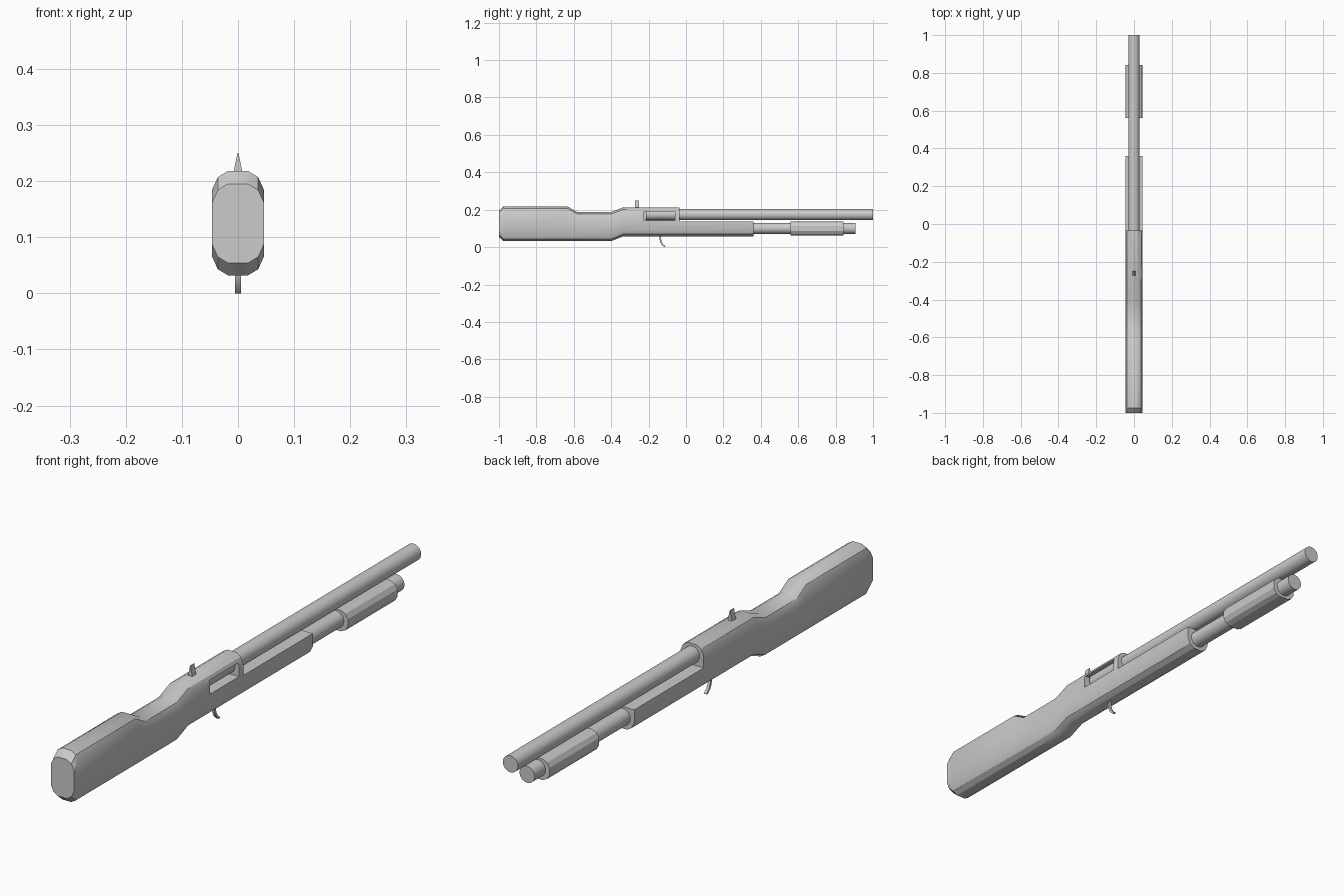
import bpy, bmesh, math
from mathutils import Matrix

cube = bpy.data.objects.get("Cube")
if cube:
    bpy.data.objects.remove(cube, do_unlink=True)

grey = bpy.data.materials.new("plain grey")
grey.use_nodes = True
grey.diffuse_color = (0.6, 0.6, 0.6, 1)
grey.node_tree.nodes["Principled BSDF"].inputs["Base Color"].default_value = (0.6, 0.6, 0.6, 1)


def finish(bm, name):
    bmesh.ops.recalc_face_normals(bm, faces=bm.faces)
    mesh = bpy.data.meshes.new(name)
    bm.to_mesh(mesh)
    bm.free()
    mesh.materials.append(grey)
    obj = bpy.data.objects.new(name, mesh)
    bpy.context.collection.objects.link(obj)
    return obj


def smooth(obj, angle=30):
    bpy.ops.object.select_all(action='DESELECT')
    obj.select_set(True)
    bpy.context.view_layer.objects.active = obj
    bpy.ops.object.shade_smooth_by_angle(angle=math.radians(angle))


def loft(name, rings):
    """Skin a row of closed rings and cap both ends."""
    bm = bmesh.new()
    rows = [[bm.verts.new(p) for p in ring] for ring in rings]
    n = len(rows[0])
    for a, b in zip(rows, rows[1:]):
        for i in range(n):
            j = (i + 1) % n
            bm.faces.new((a[i], a[j], b[j], b[i]))
    bm.faces.new(rows[0])
    bm.faces.new(rows[-1])
    return finish(bm, name)


def section(y, low, high, shoulder=0.033):
    """Tall cross-section with faceted, rounded top and bottom."""
    half = [(0.018, 0), (0.036, shoulder / 3), (0.046, shoulder)]
    right = [(x, low + d) for x, d in half] + [(x, high - d) for x, d in reversed(half)]
    left = [(-x, z) for x, z in reversed(right)]
    return [(x, y, z) for x, z in right + left]


def tube(name, y0, y1, z, radius):
    bm = bmesh.new()
    bmesh.ops.create_cone(bm, cap_ends=True, segments=32, radius1=radius, radius2=radius,
                          depth=y1 - y0, matrix=Matrix.Translation((0, (y0 + y1) / 2, z))
                          @ Matrix.Rotation(math.pi / 2, 4, 'X'))
    obj = finish(bm, name)
    smooth(obj)


def cut_box(target, low, high):
    bm = bmesh.new()
    bmesh.ops.create_cube(bm, size=1)
    for v in bm.verts:
        v.co = [b if c > 0 else a for c, a, b in zip(v.co, low, high)]
    cutter = finish(bm, "cutter")
    cutter.hide_render = True
    mod = target.modifiers.new("cut", 'BOOLEAN')
    mod.operation = 'DIFFERENCE'
    mod.solver = 'EXACT'
    mod.object = cutter
    bpy.context.view_layer.objects.active = target
    bpy.ops.object.modifier_apply(modifier=mod.name)
    bpy.data.objects.remove(cutter, do_unlink=True)


# Stock, grip and receiver in one skin: y, bottom, top
profile = [(-1, 0.054, 0.195), (-0.975, 0.032, 0.218), (-0.635, 0.032, 0.218),
           (-0.58, 0.032, 0.187), (-0.4, 0.032, 0.187), (-0.335, 0.058, 0.213),
           (0.36, 0.058, 0.213)]
body = loft("stock_and_receiver", [section(*p) for p in profile])

# Step down to the lower forward part, then open the side port
cut_box(body, (-0.1, -0.035, 0.137), (0.1, 0.5, 0.3))
cut_box(body, (0.0, -0.225, 0.142), (0.1, -0.06, 0.19))
smooth(body)

# Upper and lower tubes
tube("upper_tube", -0.215, 1.0, 0.174, 0.03)
tube("lower_tube", 0.34, 0.905, 0.1, 0.03)

# Sliding grip
loft("sliding_grip", [section(y, 0.061, 0.137, 0.025) for y in (0.56, 0.843)])

# Pointed rear sight
loft("rear_sight", [[(-0.01, y, 0.205), (0.01, y, 0.205), (0.001, y, 0.25), (-0.001, y, 0.25)]
                    for y in (-0.272, -0.25)])

# Curved lever under the receiver
path = [(-0.137, 0.065), (-0.138, 0.045), (-0.134, 0.027), (-0.125, 0.011), (-0.112, 0.0)]
lever = loft("curved_lever", [[(-0.005, y - 0.004, z), (0.005, y - 0.004, z),
                               (0.005, y + 0.004, z + 0.003), (-0.005, y + 0.004, z + 0.003)]
                              for y, z in path])
smooth(lever)
